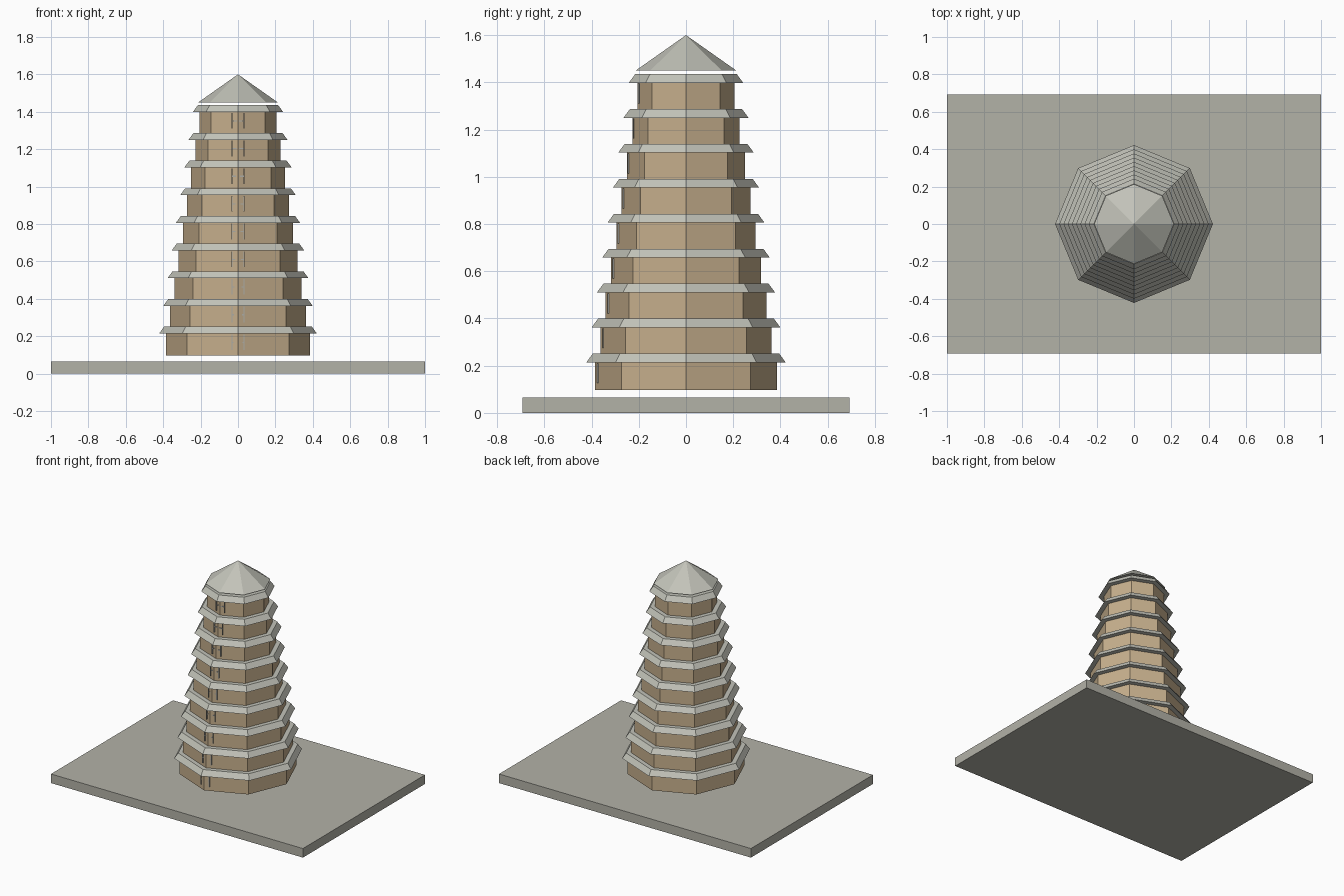
import bpy, bmesh, math

if "Cube" in bpy.data.objects:
    bpy.data.objects.remove(bpy.data.objects["Cube"])


def material(name, rgb):
    m = bpy.data.materials.new(name)
    m.diffuse_color = (*rgb, 1.0)
    m.use_nodes = True
    m.node_tree.nodes["Principled BSDF"].inputs["Base Color"].default_value = m.diffuse_color
    return m


STONE = material("paving stone", (0.45, 0.445, 0.39))
TILE = material("roof grey", (0.54, 0.545, 0.485))
BRICK = material("tan brick", (0.565, 0.43, 0.265))
FRAME = material("frame grey", (0.40, 0.40, 0.37))


def finish(bm, name, mat):
    bmesh.ops.recalc_face_normals(bm, faces=bm.faces)
    me = bpy.data.meshes.new(name)
    bm.to_mesh(me)
    bm.free()
    me.materials.append(mat)
    ob = bpy.data.objects.new(name, me)
    bpy.context.collection.objects.link(ob)
    return ob


def add_box(bm, x, y, z):
    """Box from three (min, max) ranges."""
    v = [bm.verts.new((x[i], y[j], z[k])) for i in (0, 1) for j in (0, 1) for k in (0, 1)]
    for f in ((0, 1, 3, 2), (4, 6, 7, 5), (0, 4, 5, 1), (2, 3, 7, 6), (0, 2, 6, 4), (1, 5, 7, 3)):
        bm.faces.new([v[i] for i in f])


def octagon(name, mat, r0, r1, z0, z1):
    """Eight-sided frustum with corners on the axes; r1 = 0 gives a point."""
    bm = bmesh.new()

    def ring(r, z):
        return [bm.verts.new((r * math.cos(i * math.pi / 4), r * math.sin(i * math.pi / 4), z))
                for i in range(8)]

    low = ring(r0, z0)
    bm.faces.new(low[::-1])
    if r1 > 0:
        top = ring(r1, z1)
        bm.faces.new(top)
        for i in range(8):
            j = (i + 1) % 8
            bm.faces.new((low[i], low[j], top[j], top[i]))
    else:
        tip = bm.verts.new((0, 0, z1))
        for i in range(8):
            bm.faces.new((low[i], low[(i + 1) % 8], tip))
    return finish(bm, name, mat)


# Ground slab
bm = bmesh.new()
add_box(bm, (-1, 1), (-0.692, 0.692), (0, 0.065))
finish(bm, "base_slab", STONE)

# Nine shrinking storeys, each with a wall, an eave and a window frame
STOREYS = 9
for i in range(STOREYS):
    r = 0.385 - 0.0225 * i
    z = 0.098 + 0.148 * i
    octagon(f"wall_{i + 1}", BRICK, r, r, z, z + 0.117)
    octagon(f"eave_{i + 1}", TILE, r + 0.037, r + 0.010, z + 0.116, z + 0.153)

    # H-shaped frame half sunk into the front corner
    y = -0.373 + 0.0215 * i
    bm = bmesh.new()
    for s in (-1, 1):
        add_box(bm, (s * 0.033 - 0.003, s * 0.033 + 0.003), (y - 0.003, y + 0.003),
                (z + 0.028, z + 0.112))
    add_box(bm, (-0.033, 0.033), (y - 0.002, y + 0.002), (z + 0.066, z + 0.072))
    finish(bm, f"window_frame_{i + 1}", FRAME)

# Pointed cap hovering just above the last eave
octagon("cap_roof", TILE, 0.213, 0, 1.45, 1.60)
